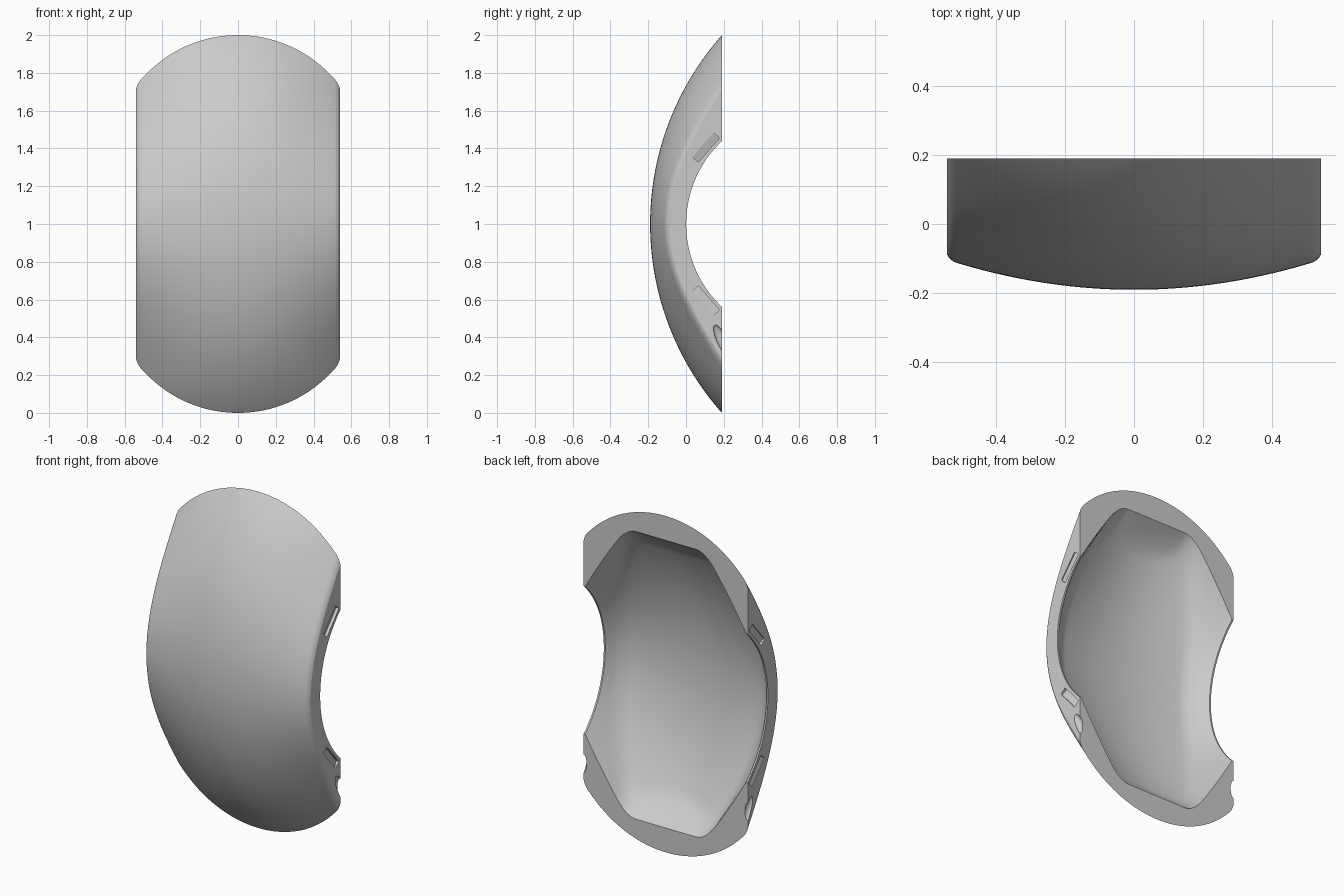
import bpy
import bmesh
import math

cube = bpy.data.objects.get("Cube")
if cube:
    bpy.data.objects.remove(cube, do_unlink=True)

HALF_W = 0.54      # half width of the shell
BACK_Y = 0.19      # flat back plane
AXIS_Y = 0.605     # axis of the round side cutout
RIM_R = 0.604      # radius of the round side cutout
FILLET = 0.03      # rounding of the long outer edges
ROUNDED = 0.026    # width of that rounding, leaving a faint crease
WALL = 0.04        # depth from the outer face to the inner floor

grey = bpy.data.materials.new("plain grey")
grey.use_nodes = True
grey.diffuse_color = (0.6, 0.6, 0.6, 1)
grey.node_tree.nodes["Principled BSDF"].inputs["Base Color"].default_value = grey.diffuse_color


def spread(half, steps):
    return [half * (2 * i / steps - 1) for i in range(steps + 1)]


def make_object(name, bm):
    bmesh.ops.recalc_face_normals(bm, faces=bm.faces)
    mesh = bpy.data.meshes.new(name)
    bm.to_mesh(mesh)
    bm.free()
    mesh.materials.append(grey)
    obj = bpy.data.objects.new(name, mesh)
    bpy.context.collection.objects.link(obj)
    return obj


def height_solid(xs, zs, depth, back):
    """Solid whose front follows depth(x, z) and whose back is the plane y = back."""
    bm = bmesh.new()
    grid = [[bm.verts.new((x, depth(x, z), z + 1)) for x in xs] for z in zs]
    for low, high in zip(grid, grid[1:]):
        for i in range(len(xs) - 1):
            bm.faces.new((low[i], low[i + 1], high[i + 1], high[i]))
    rim = [e for e in bm.edges if e.is_boundary]
    walls = bmesh.ops.extrude_edge_only(bm, edges=rim)["geom"]
    for v in walls:
        if isinstance(v, bmesh.types.BMVert):
            v.co.y = 1.0
    cut = bmesh.ops.bisect_plane(bm, geom=bm.verts[:] + bm.edges[:] + bm.faces[:],
                                 plane_co=(0, back, 0), plane_no=(0, 1, 0), clear_outer=True)
    edges = [e for e in cut["geom_cut"] if isinstance(e, bmesh.types.BMEdge)]
    bmesh.ops.holes_fill(bm, edges=edges)
    return bm


def crown(x, z):
    """Domed outer face, more strongly bowed towards the ends."""
    t = min(abs(z) / 0.8, 1)
    bow = 2.2 - 1.2 * (1 - t * t) ** 2
    return 1.316 - math.sqrt(1.506 ** 2 - z * z) + 0.296 * x * x * bow


def outer(x, z):
    over = max(0, abs(x) - (HALF_W - ROUNDED))
    return crown(x, z) + FILLET - math.sqrt(FILLET ** 2 - over * over)


def smooth_max(a, b, k):
    h = max(k - abs(a - b), 0) / k
    return max(a, b) + h * h * k / 4


def hollow(x, z):
    """Inner floor, sloping end walls and flaring sides, out to the round side cutout."""
    inset = 0.53 - abs(x)
    if inset <= 0:
        return AXIS_Y - math.sqrt(max(0, RIM_R ** 2 - z * z))
    radius = RIM_R + inset / 0.775
    side = AXIS_Y - math.sqrt(max(0, radius ** 2 - z * z))
    end = BACK_Y + (abs(z) - 0.855) * 1.5
    walls = smooth_max(side, end, min(0.16, inset))
    return smooth_max(crown(x, z) + WALL, walls, min(0.06, inset))


def cut(target, cutter):
    cutter.hide_render = True
    mod = target.modifiers.new("cut", "BOOLEAN")
    mod.operation = "DIFFERENCE"
    mod.solver = "EXACT"
    mod.object = cutter
    bpy.context.view_layer.objects.active = target
    bpy.ops.object.modifier_apply(modifier=mod.name)
    bpy.data.objects.remove(cutter, do_unlink=True)


# Curved outer shell
start = HALF_W - ROUNDED
fillet = [start + ROUNDED * math.sin(math.radians(a)) for a in (15, 30, 45, 60, 90)]
columns = [-x for x in reversed(fillet)] + spread(start, 40) + fillet
shell = make_object("shell", height_solid(columns, spread(1.06, 100), outer, BACK_Y))

# Hollow inside with the side cutouts
columns = [-0.6] + spread(0.53, 72) + [0.6]
cut(shell, make_object("hollow_cutter", height_solid(columns, spread(0.96, 110), hollow, 0.7)))

# Wedge slots and slim scoops in both side walls
for side in (-1, 1):
    for end in (-1, 1):
        bm = bmesh.new()
        bmesh.ops.create_cube(bm, size=1)
        for v in bm.verts:
            deep = 0.018 if end * v.co.z < 0 else 0.006
            x = -deep if side * v.co.x < 0 else 0.02
            v.co = (side * x, v.co.y * 0.17, v.co.z * 0.042)
        slot = make_object("slot_cutter", bm)
        slot.location = (side * HALF_W, 0.105, 1 + end * 0.405)
        slot.rotation_euler.x = end * math.radians(49)
        cut(shell, slot)
    bm = bmesh.new()
    bmesh.ops.create_uvsphere(bm, u_segments=24, v_segments=16, radius=1)
    for v in bm.verts:
        v.co = (v.co.x * 0.024, v.co.y * 0.028, v.co.z * 0.09)
    scoop = make_object("scoop_cutter", bm)
    scoop.location = (side * (HALF_W + 0.004), 0.19, 0.385)
    scoop.rotation_euler.x = math.radians(25)
    cut(shell, scoop)

# Smooth shading with crisp edges
bpy.ops.object.select_all(action="DESELECT")
shell.select_set(True)
bpy.context.view_layer.objects.active = shell
bpy.ops.object.shade_smooth_by_angle(angle=math.radians(25))
